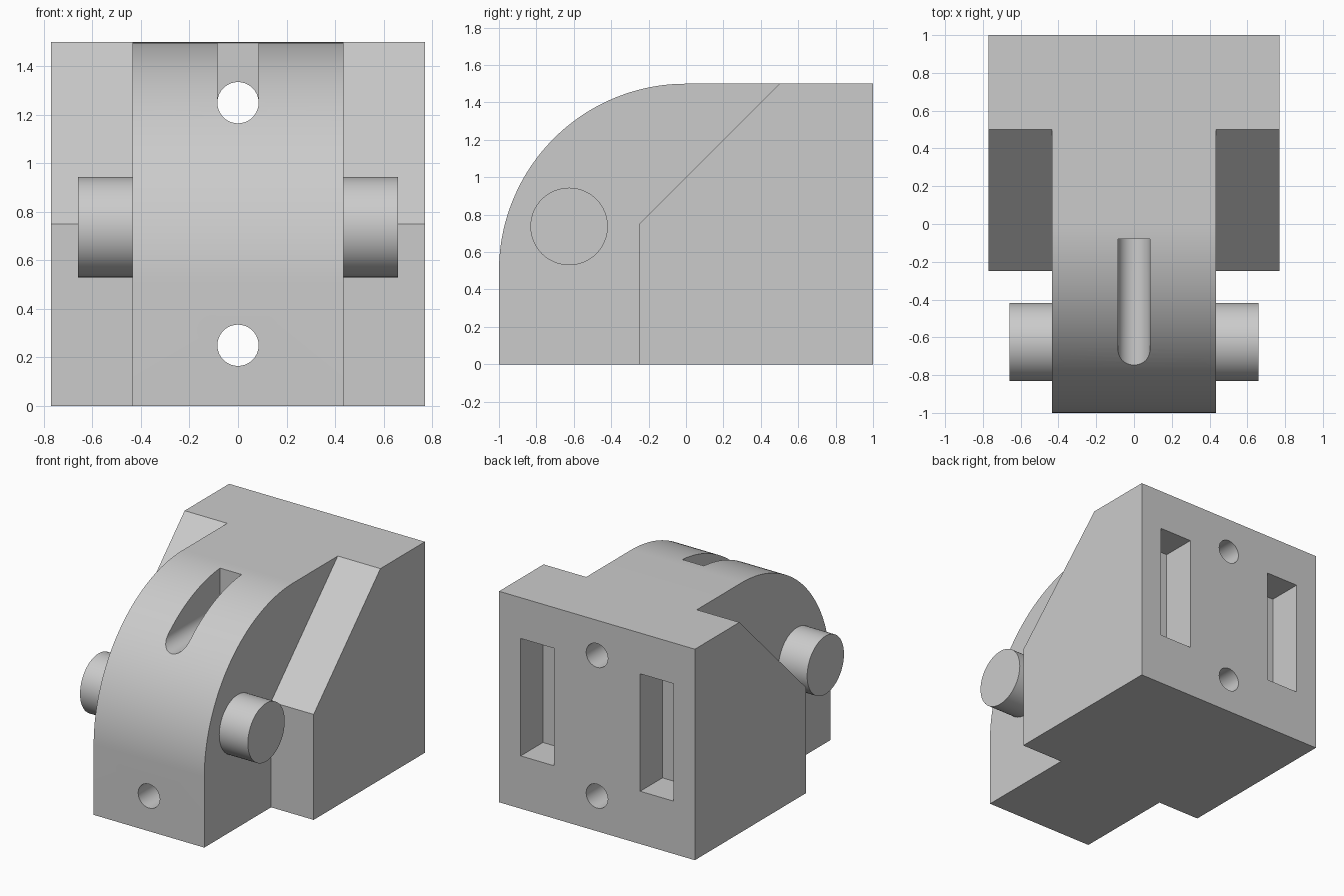
import bpy, bmesh, math

cube = bpy.data.objects.get("Cube")
if cube:
    bpy.data.objects.remove(cube, do_unlink=True)

grey = bpy.data.materials.new("plain grey")
grey.use_nodes = True
colour = (0.6, 0.6, 0.6, 1)
grey.diffuse_color = colour
grey.node_tree.nodes["Principled BSDF"].inputs["Base Color"].default_value = colour


def extrude_profile(name, profile, x0, x1):
    """Solid from a closed (y, z) profile swept along x."""
    bm = bmesh.new()
    face = bm.faces.new([bm.verts.new((x0, y, z)) for y, z in profile])
    swept = bmesh.ops.extrude_face_region(bm, geom=[face])["geom"]
    verts = [v for v in swept if isinstance(v, bmesh.types.BMVert)]
    bmesh.ops.translate(bm, verts=verts, vec=(x1 - x0, 0, 0))
    bmesh.ops.recalc_face_normals(bm, faces=bm.faces)
    mesh = bpy.data.meshes.new(name)
    bm.to_mesh(mesh)
    bm.free()
    obj = bpy.data.objects.new(name, mesh)
    bpy.context.collection.objects.link(obj)
    mesh.materials.append(grey)
    return obj


def box(name, x0, x1, y0, y1, z0, z1):
    return extrude_profile(name, [(y0, z0), (y1, z0), (y1, z1), (y0, z1)], x0, x1)


def cylinder(name, radius, length, location, rotation):
    bpy.ops.mesh.primitive_cylinder_add(vertices=64, radius=radius, depth=length,
                                        location=location, rotation=rotation)
    obj = bpy.context.object
    obj.name = name
    obj.data.materials.append(grey)
    return obj


def combine(target, other, operation):
    """Apply a boolean and discard the second solid."""
    mod = target.modifiers.new(operation.lower(), "BOOLEAN")
    mod.operation, mod.solver, mod.object = operation, "EXACT", other
    bpy.context.view_layer.objects.active = target
    bpy.ops.object.modifier_apply(modifier=mod.name)
    bpy.data.objects.remove(other, do_unlink=True)


# Wide back block with a sloped upper front
body = extrude_profile("bracket_body",
                       [(-0.25, 0), (1, 0), (1, 1.5), (0.5, 1.5), (-0.25, 0.75)], -0.77, 0.77)

# Central nose with a quarter-round front
steps = 48
arc = [(-math.sin(a), 0.5 + math.cos(a))
       for a in (math.pi / 2 * i / steps for i in range(steps + 1))]
nose = extrude_profile("nose", [(-1, 0), (1, 0), (1, 1.5)] + arc, -0.435, 0.435)
combine(body, nose, "UNION")

# Bolt holes running front to back
for z in (0.25, 1.25):
    hole = cylinder("bolt_hole", 0.085, 3, (0, 0, z), (math.pi / 2, 0, 0))
    combine(body, hole, "DIFFERENCE")

# Open slot above the upper hole
combine(body, box("slot", -0.085, 0.085, -1.2, -0.08, 1.25, 1.7), "DIFFERENCE")

# Rectangular pockets in the back
for side in (-1, 1):
    x0, x1 = sorted((side * 0.34, side * 0.6))
    combine(body, box("pocket", x0, x1, 0.75, 1.2, 0.375, 1.21), "DIFFERENCE")

# Pivot pins on both sides of the nose
for side, name in ((1, "left_pin"), (-1, "right_pin")):
    cylinder(name, 0.207, 0.225, (side * 0.5475, -0.625, 0.737), (0, math.pi / 2, 0))

# Smooth the rounds and keep the edges crisp
for obj in bpy.context.scene.objects:
    if obj.type == "MESH":
        bpy.ops.object.select_all(action="DESELECT")
        obj.select_set(True)
        bpy.context.view_layer.objects.active = obj
        bpy.ops.object.shade_smooth_by_angle(angle=math.radians(30))
